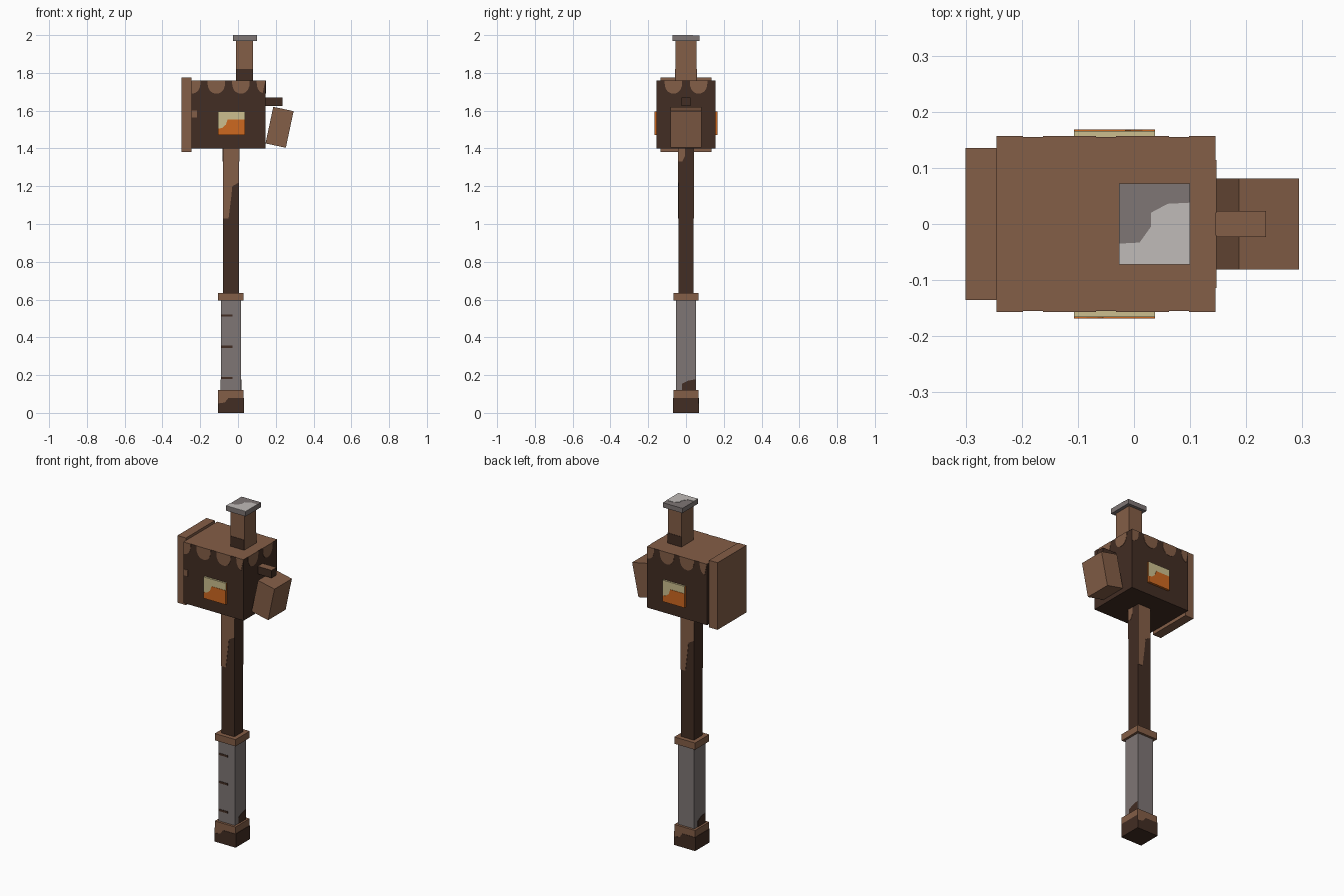
import bpy, bmesh, math
from mathutils import Vector, Matrix

if "Cube" in bpy.data.objects:
    bpy.data.objects.remove(bpy.data.objects["Cube"], do_unlink=True)


def material(name, red, green, blue):
    def linear(c):
        c /= 255
        return c / 12.92 if c < 0.04045 else ((c + 0.055) / 1.055) ** 2.4
    colour = (linear(red), linear(green), linear(blue), 1)
    mat = bpy.data.materials.new(name)
    mat.use_nodes = True
    mat.diffuse_color = colour
    mat.node_tree.nodes["Principled BSDF"].inputs["Base Color"].default_value = colour
    return mat


brown = material("warm brown wood", 132, 94, 71)
dark = material("dark brown wood", 66, 45, 35)
grey = material("grey metal", 126, 118, 117)
pale = material("pale grey metal", 192, 187, 184)
orange = material("fire orange", 206, 104, 32)
cream = material("glowing cream", 204, 191, 142)


def finish(name, bm, mats, rule=None):
    bmesh.ops.recalc_face_normals(bm, faces=bm.faces)
    if rule:
        for face in bm.faces:
            face.material_index = int(rule(face.normal))
    mesh = bpy.data.meshes.new(name)
    bm.to_mesh(mesh)
    bm.free()
    for mat in mats:
        mesh.materials.append(mat)
    obj = bpy.data.objects.new(name, mesh)
    bpy.context.scene.collection.objects.link(obj)
    return obj


def box(name, x, depth, z, mats, rule=None):
    """Box with x and z ranges, centred on y."""
    bm = bmesh.new()
    bmesh.ops.create_cube(bm, size=1)
    size = Vector((x[1] - x[0], depth, z[1] - z[0]))
    centre = Vector((sum(x) / 2, 0, sum(z) / 2))
    bmesh.ops.transform(bm, verts=bm.verts, matrix=Matrix.Translation(centre) @ Matrix.Diagonal(size).to_4x4())
    return finish(name, bm, mats, rule)


def patch(name, axis, level, points, mat):
    """Thin painted plate on the plane axis = level, facing away from zero."""
    thick = math.copysign(0.002, level)
    bm = bmesh.new()

    def place(p, height):
        return bm.verts.new(p[:axis] + (height,) + p[axis:])
    inner = [place(p, level) for p in points]
    outer = [place(p, level + thick) for p in points]
    bm.faces.new(inner)
    bm.faces.new(outer)
    for i in range(len(points)):
        bm.faces.new((inner[i - 1], inner[i], outer[i], outer[i - 1]))
    return finish(name, bm, [mat])


def front_and_back(name, half_depth, points, mat, middle):
    """Same painted shape on front and back, turned around the middle x."""
    patch(name + "_front", 1, -half_depth, points, mat)
    patch(name + "_back", 1, half_depth, [(2 * middle - x, z) for x, z in points], mat)


def rect(a, b, low, high):
    return [(a, low), (b, low), (b, high), (a, high)]


def scallop(middle, low, high, top):
    """Half round hanging from the top edge, clipped to the face."""
    angles = [math.pi * i / 10 for i in range(11)]
    pts = [(middle + 0.047 * math.cos(a), top - 0.07 * math.sin(a) ** 0.7 if 0 < a < 3.1 else top) for a in angles]
    kept = [p for p in pts if low <= p[0] <= high]
    if middle <= low:
        kept += [(low, top)]
    if middle >= high:
        kept = [(high, top)] + kept
    return kept


up = lambda n: n.z > 0.5
down = lambda n: n.z < -0.5

# Handle
box("pommel", (-0.105, 0.03), 0.132, (0, 0.12), [brown, dark], down)
box("grip", (-0.09, 0.016), 0.104, (0.12, 0.6), [grey])
box("collar", (-0.105, 0.03), 0.132, (0.595, 0.635), [brown])
box("shaft", (-0.08, 0.005), 0.08, (0.635, 1.4), [dark])

# Pommel staining
stain = [(-0.105, 0), (0.03, 0), (0.03, 0.08), (-0.05, 0.08), (-0.07, 0.055), (-0.105, 0.05)]
front_and_back("pommel_stain", 0.066, stain, dark, -0.0375)
for side, level in (("left", 0.03), ("right", -0.105)):
    patch("pommel_stain_" + side, 0, level, rect(-0.066, 0.066, 0, 0.08), dark)

# Grip marks
for i, z in enumerate((0.185, 0.35, 0.515)):
    patch(f"grip_nick_{i}", 1, -0.052, rect(-0.09, -0.03, z - 0.006, z + 0.006), dark)
for side, level, turn in (("left", 0.016, 1), ("right", -0.09, -1)):
    mark = [(-0.02, 0.12), (0.05, 0.12), (0.05, 0.178), (0.01, 0.17), (-0.02, 0.155)]
    patch("grip_mark_" + side, 0, level, [(y * turn, z) for y, z in mark], dark)

# Worn lighter wood on the shaft
wear = [(-0.08, 1.03), (-0.05, 1.03), (-0.035, 1.15), (-0.03, 1.2), (0.005, 1.22), (0.005, 1.4), (-0.08, 1.4)]
front_and_back("shaft_wear", 0.04, wear, brown, -0.0375)
for side, level, turn in (("left", 0.005, 1), ("right", -0.08, -1)):
    mark = [(-0.04, 1.33), (-0.02, 1.33), (-0.005, 1.36), (-0.005, 1.4), (-0.04, 1.4)]
    patch("shaft_wear_" + side, 0, level, [(y * turn, z) for y, z in mark], brown)

# Hammer head and striking plate
box("head", (-0.245, 0.145), 0.31, (1.4, 1.76), [dark, brown], up)
box("striking_plate", (-0.3, -0.245), 0.27, (1.38, 1.775), [brown])
for i in range(4):
    shape = scallop(-0.245 + 0.13 * i, -0.245, 0.145, 1.76)
    front_and_back(f"head_scallop_{i}", 0.155, shape, brown, -0.05)
for side in (-1, 1):
    patch(f"end_scallop_{side}", 0, 0.145, scallop(0.067 * side, -0.155, 0.155, 1.76), brown)
patch("head_chip", 1, -0.155, rect(-0.245, -0.218, 1.565, 1.6), brown)

# Furnace window running through the head, with flames
box("window", (-0.107, 0.037), 0.332, (1.47, 1.595), [cream, orange], lambda n: abs(n.x) > 0.5 or n.z < -0.5)
flame = [(-0.107, 1.47), (0.037, 1.47), (0.037, 1.553), (-0.055, 1.553), (-0.065, 1.525), (-0.085, 1.508), (-0.107, 1.505)]
front_and_back("flame", 0.166, flame, orange, -0.035)

# Chimney
box("chimney", (-0.01, 0.08), 0.11, (1.76, 1.97), [brown])
front_and_back("chimney_soot", 0.055, rect(-0.01, 0.08, 1.76, 1.82), dark, 0.035)
box("chimney_cap", (-0.027, 0.1), 0.144, (1.97, 1.998), [grey])
shine = [(-0.027, -0.072), (0.1, -0.072), (0.1, 0.038), (0.06, 0.036), (0.03, 0.02),
         (0.03, -0.005), (0.01, -0.033), (-0.027, -0.035)]
patch("cap_shine", 2, 1.998, shine, pale)

# Peg and tilted counterweight on the far end
box("peg", (0.145, 0.235), 0.046, (1.625, 1.67), [dark, brown], up)
weight = box("counterweight", (-0.055, 0.055), 0.162, (-0.099, 0.099), [brown])
weight.location = (0.22, 0, 1.512)
weight.rotation_euler.y = math.radians(12)
